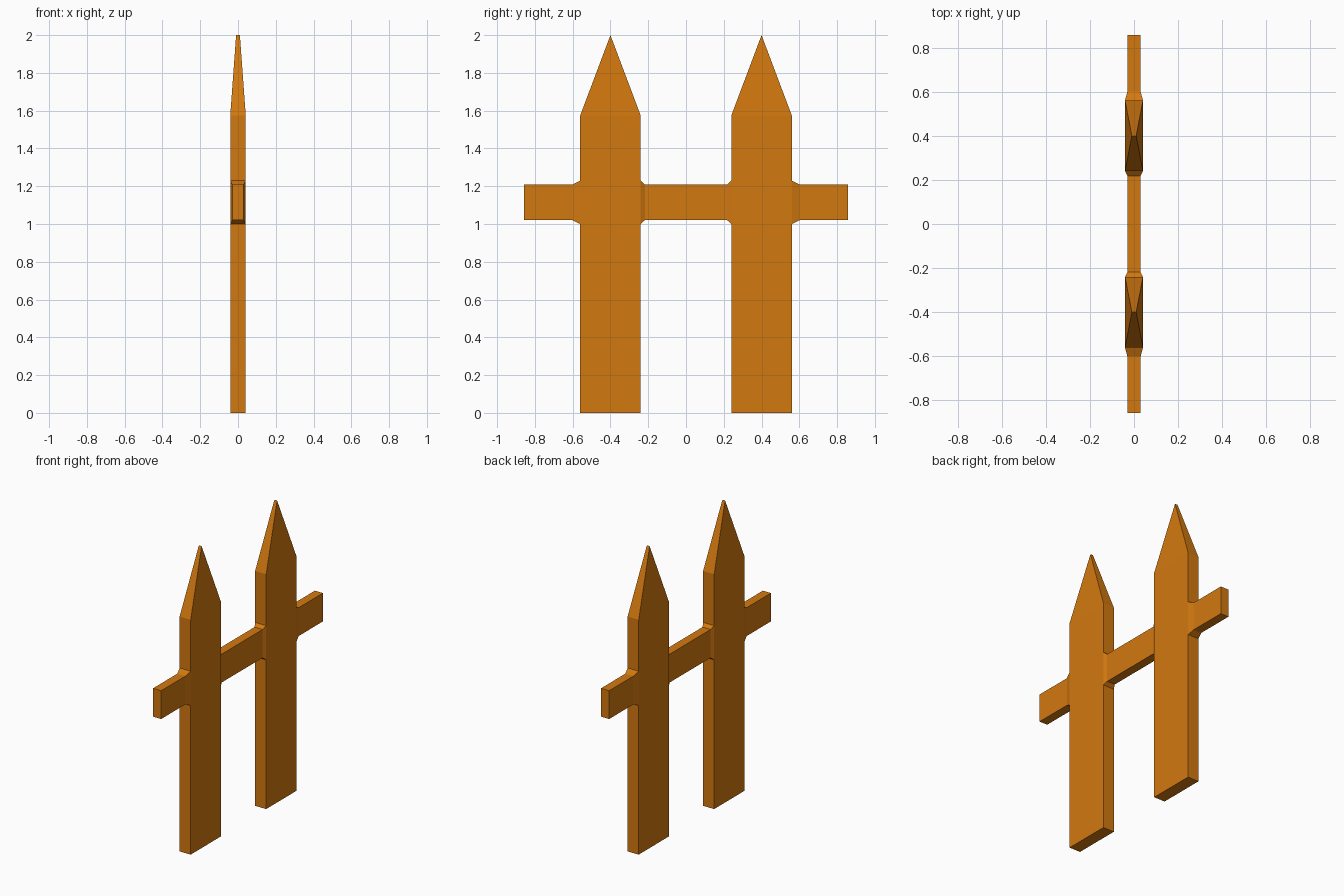
import bpy, bmesh

if "Cube" in bpy.data.objects:
    bpy.data.objects.remove(bpy.data.objects["Cube"])

wood = bpy.data.materials.new("orange_wood")
wood.diffuse_color = (0.65, 0.19, 0.005, 1)
wood.use_nodes = True
wood.node_tree.nodes["Principled BSDF"].inputs["Base Color"].default_value = wood.diffuse_color

bm = bmesh.new()


def loft(rings, caps=(), open_spans=(), open_sides=()):
    """Skin four-cornered rings; leave chosen sides open on chosen spans."""
    rings = [[bm.verts.new(p) for p in ring] for ring in rings]
    for i, (a, b) in enumerate(zip(rings, rings[1:])):
        for k in range(4):
            if i in open_spans and k in open_sides:
                continue
            n = (k + 1) % 4
            bm.faces.new((a[k], a[n], b[n], b[k]))
    for c in caps:
        bm.faces.new(rings[c])


def flat_ring(y, hx, hy, z):
    return [(-hx, y - hy, z), (hx, y - hy, z), (hx, y + hy, z), (-hx, y + hy, z)]


def rail_ring(y, thick=False):
    hx, z0, z1 = (0.041, 1.0, 1.23) if thick else (0.03, 1.02, 1.21)
    return [(-hx, y, z0), (hx, y, z0), (hx, y, z1), (-hx, y, z1)]


for s in (1, -1):
    # Picket: board with openings where the rail joins, tapering to a ridge tip
    y = 0.4 * s
    loft([flat_ring(y, 0.041, 0.16, z) for z in (0, 1.0, 1.23, 1.575)]
         + [flat_ring(y, 0.01, 0, 2.0)],
         caps=(0,), open_spans=(1,), open_sides=(0, 2))
    # Outer rail stub, flaring into the picket
    loft([rail_ring(0.56 * s, True), rail_ring(0.6 * s), rail_ring(0.857 * s)],
         caps=(-1,))

# Middle rail, flaring at both ends
loft([rail_ring(-0.24, True), rail_ring(-0.218), rail_ring(0.218), rail_ring(0.24, True)])

# Weld all parts into one closed shell
bmesh.ops.remove_doubles(bm, verts=bm.verts, dist=0.0005)
bmesh.ops.recalc_face_normals(bm, faces=bm.faces)
mesh = bpy.data.meshes.new("picket_fence")
bm.to_mesh(mesh)
bm.free()
mesh.materials.append(wood)
bpy.context.collection.objects.link(bpy.data.objects.new("picket_fence", mesh))
